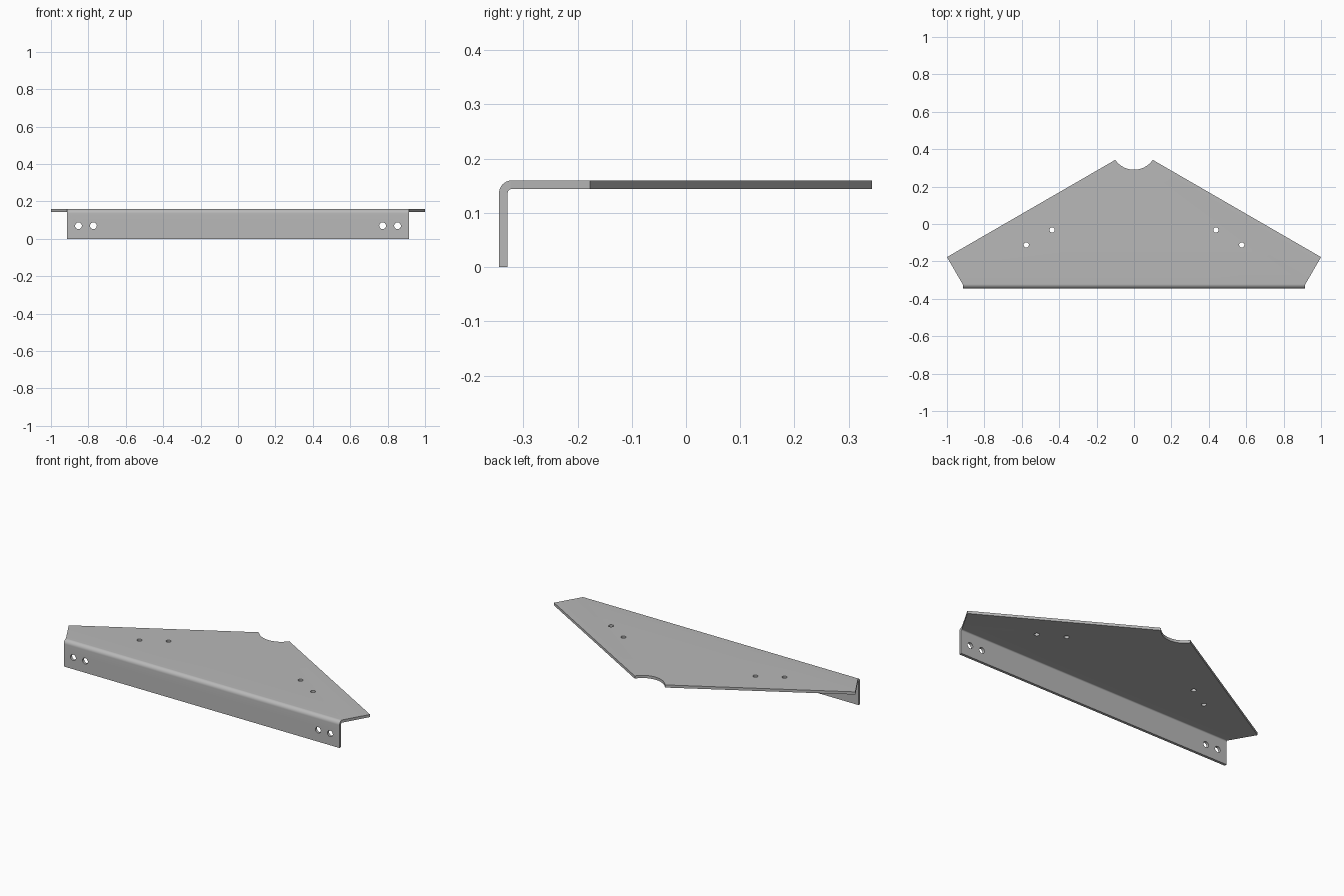
import bpy, bmesh
from math import sin, cos, pi, atan2
from mathutils import Vector

if "Cube" in bpy.data.objects:
    bpy.data.objects.remove(bpy.data.objects["Cube"])

steel = bpy.data.materials.new("grey steel")
steel.use_nodes = True
grey = (0.48, 0.48, 0.48, 1)
steel.diffuse_color = grey
steel.node_tree.nodes["Principled BSDF"].inputs["Base Color"].default_value = grey

TOP, FRONT, THICK, BEND = 0.16, -0.345, 0.016, 0.024


def prism(name, points, depth):
    """Extrude a closed 3D outline along a vector."""
    bm = bmesh.new()
    face = bm.faces.new([bm.verts.new(p) for p in points])
    out = bmesh.ops.extrude_face_region(bm, geom=[face])
    moved = [v for v in out["geom"] if isinstance(v, bmesh.types.BMVert)]
    bmesh.ops.translate(bm, verts=moved, vec=Vector(depth))
    bmesh.ops.recalc_face_normals(bm, faces=bm.faces)
    mesh = bpy.data.meshes.new(name)
    bm.to_mesh(mesh)
    bm.free()
    obj = bpy.data.objects.new(name, mesh)
    bpy.context.collection.objects.link(obj)
    mesh.materials.append(steel)
    return obj


def arc(cx, cy, r, start, end, steps):
    return [(cx + r * cos(start + (end - start) * i / steps),
             cy + r * sin(start + (end - start) * i / steps)) for i in range(steps + 1)]


def cut(target, cutter, operation):
    cutter.hide_render = True
    mod = target.modifiers.new("cut", "BOOLEAN")
    mod.operation, mod.solver, mod.object = operation, "EXACT", cutter
    bpy.context.view_layer.objects.active = target
    bpy.ops.object.modifier_apply(modifier=mod.name)
    bpy.data.objects.remove(cutter)


# Bent sheet: vertical flange, rounded bend, horizontal plate
cy, cz = FRONT + BEND, TOP - BEND
section = [(FRONT, 0)] + arc(cy, cz, BEND, pi, pi / 2, 10) + [(0.45, TOP), (0.45, TOP - THICK)]
section += arc(cy, cz, BEND - THICK, pi / 2, pi, 10) + [(FRONT + THICK, 0)]
bracket = prism("bent_bracket", [(-1.1, y, z) for y, z in section], (2.2, 0, 0))

# Plan outline with the round notch at the back
notch_y, notch_r = 0.411, 0.121
a = atan2(0.343 - notch_y, 0.1)
outline = [(-0.915, -0.4), (-0.915, cy - 0.003), (-1, -0.177)]
outline += arc(0, notch_y, notch_r, -pi - a, a, 24)
outline += [(1, -0.177), (0.915, cy - 0.003), (0.915, -0.4)]
cut(bracket, prism("outline_cutter", [(x, y, -0.1) for x, y in outline], (0, 0, 0.4)), "INTERSECT")

# Bolt holes, mirrored left and right
for side in (-1, 1):
    for x, y in ((0.438, -0.032), (0.576, -0.112)):
        ring = arc(side * x, y, 0.014, 0, 2 * pi, 24)[:-1]
        cut(bracket, prism("plate_hole_cutter", [(u, v, 0.1) for u, v in ring], (0, 0, 0.1)), "DIFFERENCE")
    for x in (0.773, 0.853):
        ring = arc(side * x, 0.07, 0.018, 0, 2 * pi, 24)[:-1]
        cut(bracket, prism("flange_hole_cutter", [(u, -0.4, v) for u, v in ring], (0, 0.1, 0)), "DIFFERENCE")

# Smooth bend and holes, sharp sheet edges
bpy.ops.object.select_all(action="DESELECT")
bracket.select_set(True)
bpy.context.view_layer.objects.active = bracket
bpy.ops.object.shade_smooth_by_angle(angle=pi / 6)
